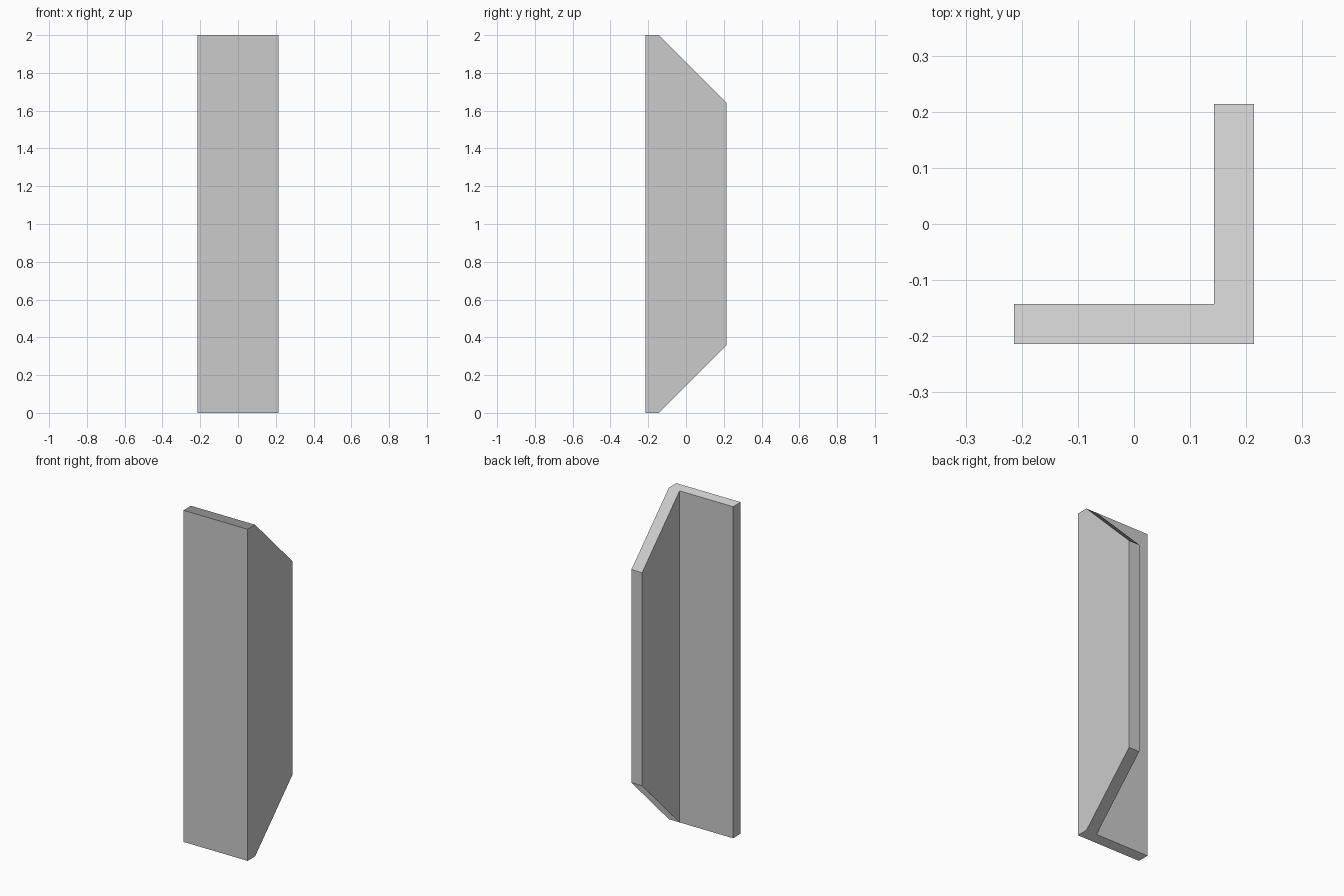
import bpy, bmesh

if "Cube" in bpy.data.objects:
    bpy.data.objects.remove(bpy.data.objects["Cube"])

HALF = 3 / 14      # half width of the angle section
IN = 2 / 14        # inner faces of both legs
HEIGHT = 2.0
CUT = HALF + IN    # 45 degree cut on the rear leg

bm = bmesh.new()

# L-shaped section: front plate and rear leg share one edge
points = [(-HALF, -HALF), (HALF, -HALF), (HALF, -IN), (IN, -IN),
          (-HALF, -IN), (HALF, HALF), (IN, HALF)]
v = [bm.verts.new((x, y, 0)) for x, y in points]
faces = [bm.faces.new([v[i] for i in ids])
         for ids in ((0, 1, 2, 3, 4), (3, 2, 5, 6))]

# Full-height extrusion
result = bmesh.ops.extrude_face_region(bm, geom=faces)
top = [g for g in result["geom"] if isinstance(g, bmesh.types.BMVert)]
bmesh.ops.translate(bm, verts=top, vec=(0, 0, HEIGHT))

# Mitre both ends of the rear leg
for vert in bm.verts:
    if vert.co.y > 0:
        vert.co.z += CUT if vert.co.z < HEIGHT / 2 else -CUT

# Merge the flush outer side into one face
bmesh.ops.dissolve_limit(bm, angle_limit=0.01, verts=bm.verts[:], edges=bm.edges[:])
bmesh.ops.recalc_face_normals(bm, faces=bm.faces[:])

mesh = bpy.data.meshes.new("angle_post")
bm.to_mesh(mesh)
bm.free()
bpy.context.collection.objects.link(bpy.data.objects.new("angle_post", mesh))
